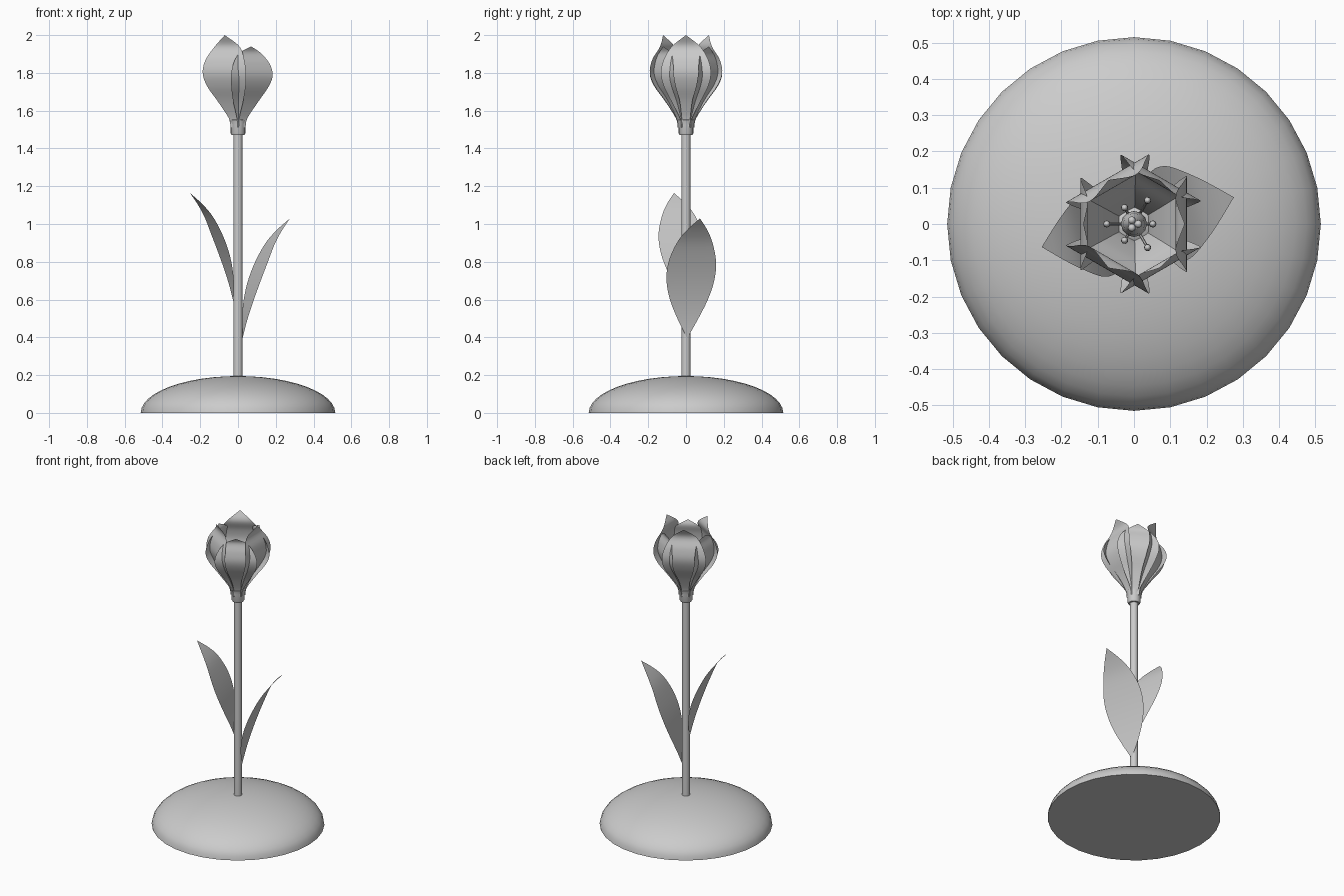
import bpy, bmesh, math
from mathutils import Matrix, Vector

cube = bpy.data.objects.get("Cube")
if cube:
    bpy.data.objects.remove(cube, do_unlink=True)

grey = bpy.data.materials.new("plain_grey")
grey.use_nodes = True
grey.diffuse_color = (0.6, 0.6, 0.6, 1)
grey.node_tree.nodes["Principled BSDF"].inputs["Base Color"].default_value = (0.6, 0.6, 0.6, 1)


def finish(name, bm, sharp=40):
    mesh = bpy.data.meshes.new(name)
    bm.to_mesh(mesh)
    bm.free()
    obj = bpy.data.objects.new(name, mesh)
    bpy.context.collection.objects.link(obj)
    mesh.materials.append(grey)
    bpy.ops.object.select_all(action="DESELECT")
    bpy.context.view_layer.objects.active = obj
    obj.select_set(True)
    bpy.ops.object.shade_smooth_by_angle(angle=math.radians(sharp))
    return obj


def lathe(name, profile, sides):
    """Spin (radius, height) points around z."""
    bm = bmesh.new()
    verts = [bm.verts.new((r, 0, z)) for r, z in profile]
    edges = [bm.edges.new(pair) for pair in zip(verts, verts[1:])]
    bmesh.ops.spin(bm, geom=verts + edges, cent=(0, 0, 0), axis=(0, 0, 1),
                   angle=math.tau, steps=sides, use_duplicate=False)
    bmesh.ops.remove_doubles(bm, verts=bm.verts, dist=0.0001)
    bmesh.ops.recalc_face_normals(bm, faces=bm.faces)
    return finish(name, bm)


def smooth_path(points, steps=5):
    """Catmull-Rom interpolation through the points."""
    pts = [Vector(p) for p in points]
    pts = [2 * pts[0] - pts[1]] + pts + [2 * pts[-1] - pts[-2]]
    out = []
    for a, b, c, d in zip(pts, pts[1:], pts[2:], pts[3:]):
        for i in range(steps):
            t = i / steps
            out.append(0.5 * (2 * b + (c - a) * t + (2 * a - 5 * b + 4 * c - d) * t ** 2
                              + (3 * b - a - 3 * c + d) * t ** 3))
    return out + [pts[-2]]


def blade(name, points, angle, scale=1.0, lift=0.0):
    """Thin sheet from (radius, height, half width) points, facing the angle."""
    bm = bmesh.new()
    rows = []
    for r, z, w in smooth_path(points):
        w = max(w, 0)
        rows.append([bm.verts.new((r * scale, w * s * scale, z * scale + lift))
                     for s in (-1, -0.5, 0, 0.5, 1)])
    for low, high in zip(rows, rows[1:]):
        for i in range(4):
            bm.faces.new((low[i], low[i + 1], high[i + 1], high[i]))
    bmesh.ops.remove_doubles(bm, verts=bm.verts, dist=0.0002)
    bm.transform(Matrix.Rotation(math.radians(angle), 4, "Z"))
    return finish(name, bm, 60)


# Domed base with a flat underside
R, H = 0.515, 0.195
quarter = [i * math.pi / 24 for i in range(13)]
lathe("base", [(0, 0)] + [(R * math.cos(a), H * math.sin(a)) for a in quarter], 32)

# Stem and the collar under the flower
lathe("stem", [(0, 0.18), (0.024, 0.18), (0.024, 1.49), (0, 1.49)], 16)
lathe("collar", [(0, 1.47), (0.034, 1.47), (0.039, 1.48), (0.039, 1.525),
                 (0.046, 1.55), (0.03, 1.56), (0, 1.56)], 16)

# Two leaves on opposite sides of the stem
leaf = [(0.025, 0, 0), (0.037, 0.1, 0.055), (0.058, 0.2, 0.102), (0.088, 0.3, 0.13),
        (0.127, 0.4, 0.131), (0.175, 0.5, 0.1), (0.225, 0.57, 0.058), (0.285, 0.635, 0)]
blade("left_leaf", leaf, 15, 1, 0.395)
blade("right_leaf", leaf, 194, 0.92, 0.58)

# Tall and short petals alternating around the flower
tall_petal = [(0.036, 1.51, 0.025), (0.042, 1.56, 0.032), (0.08, 1.65, 0.078), (0.123, 1.73, 0.118),
              (0.145, 1.8, 0.132), (0.138, 1.87, 0.118), (0.115, 1.94, 0.075), (0.14, 2.0, 0)]
short_petal = [(0.036, 1.51, 0.025), (0.044, 1.56, 0.032), (0.083, 1.65, 0.078), (0.128, 1.73, 0.115),
               (0.147, 1.79, 0.127), (0.142, 1.85, 0.11), (0.128, 1.905, 0.065), (0.14, 1.94, 0)]
for i in range(3):
    blade(f"tall_petal_{i + 1}", tall_petal, 120 * i)
    blade(f"short_petal_{i + 1}", short_petal, 120 * i + 60)

# Pistil with a three-lobed stigma
lathe("pistil", [(0, 1.55), (0.028, 1.55), (0.036, 1.6), (0.03, 1.66),
                 (0.016, 1.7), (0.016, 1.73), (0, 1.735)], 12)
bm = bmesh.new()
for i in range(3):
    a = math.tau * i / 3
    place = Matrix.Translation((0.012 * math.cos(a), 0.012 * math.sin(a), 1.735))
    bmesh.ops.create_uvsphere(bm, u_segments=8, v_segments=6, radius=0.011, matrix=place)
finish("stigma", bm)

# Stamens: a leaning filament topped by an anther
for i in range(6):
    reach = 0.052 if i % 2 == 0 else 0.075
    bm = bmesh.new()
    lean = Matrix.Rotation(math.atan2(reach - 0.02, 0.13), 4, "Y")
    spot = Matrix.Translation(((reach + 0.02) / 2, 0, 1.615))
    bmesh.ops.create_cone(bm, cap_ends=True, segments=6, radius1=0.004, radius2=0.004,
                          depth=0.14, matrix=spot @ lean)
    bmesh.ops.create_uvsphere(bm, u_segments=8, v_segments=6, radius=0.01,
                              matrix=Matrix.Translation((reach, 0, 1.69)) @ Matrix.Diagonal((1, 1, 1.8, 1)))
    bm.transform(Matrix.Rotation(math.tau * i / 6, 4, "Z"))
    finish(f"stamen_{i + 1}", bm)
